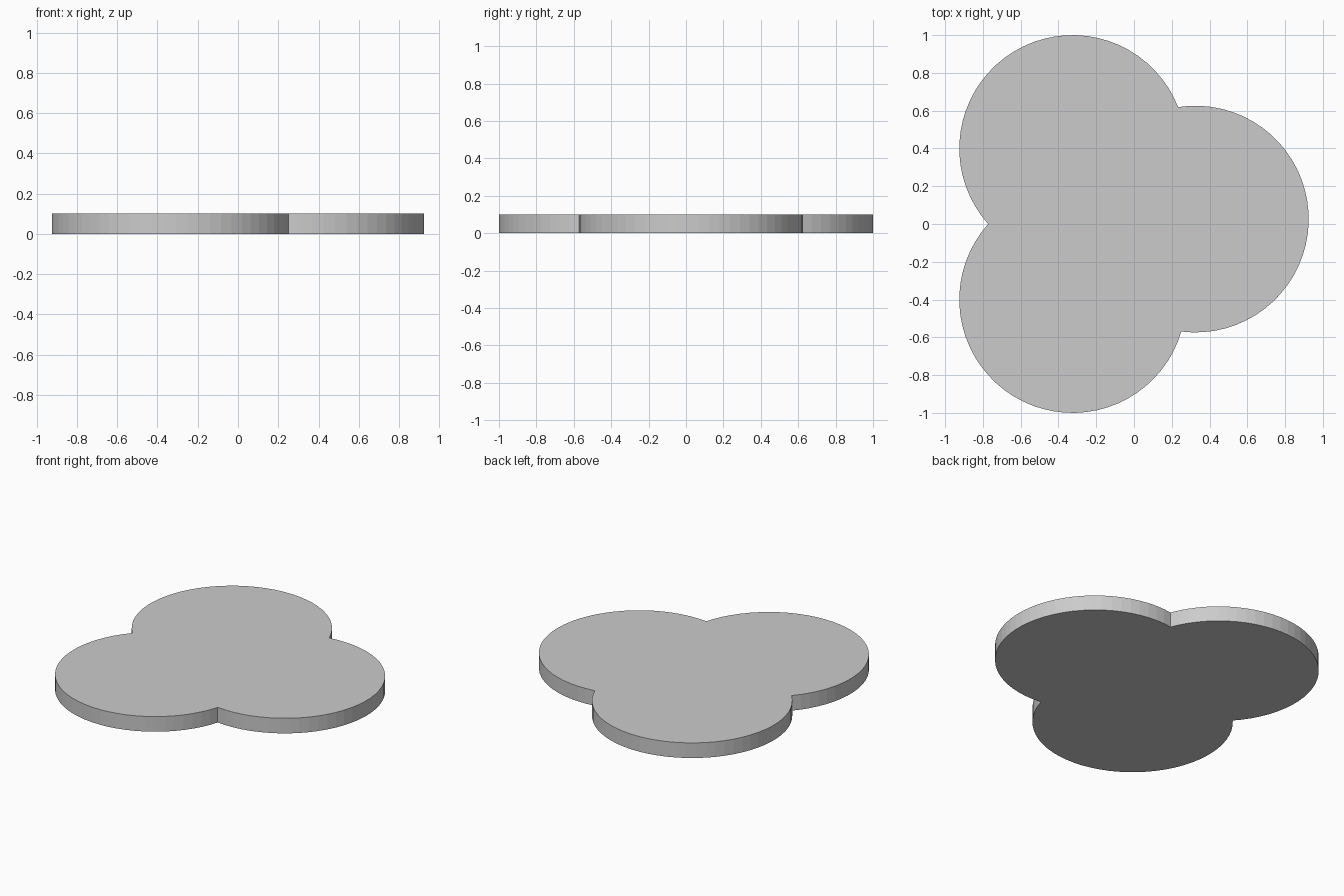
import bpy, bmesh, math
from mathutils import Vector

if "Cube" in bpy.data.objects:
    bpy.data.objects.remove(bpy.data.objects["Cube"])

RADIUS, HEIGHT, SEGMENTS = 0.6, 0.1, 64
# Lobe centres, counter-clockwise
LOBES = [Vector((0.325, 0.026)), Vector((-0.325, 0.4)), Vector((-0.325, -0.4))]


def outer_notch(a, b):
    """Outer crossing point of two equal circles, a before b counter-clockwise."""
    d = b - a
    side = Vector((d.y, -d.x)).normalized()
    return (a + b) / 2 + side * math.sqrt(RADIUS ** 2 - (d.length / 2) ** 2)


def angle_from(centre, point):
    return math.atan2(point.y - centre.y, point.x - centre.x)


# Outline: one arc per lobe, running from notch to notch
outline = []
for i, c in enumerate(LOBES):
    start = angle_from(c, outer_notch(LOBES[i - 1], c))
    end = angle_from(c, outer_notch(c, LOBES[(i + 1) % 3]))
    sweep = (end - start) % math.tau
    steps = round(SEGMENTS * sweep / math.tau)
    for s in range(steps):
        t = start + sweep * s / steps
        outline.append((c.x + RADIUS * math.cos(t), c.y + RADIUS * math.sin(t)))

# Three-lobed slab
bm = bmesh.new()
base = bm.faces.new([bm.verts.new((x, y, 0)) for x, y in outline])
top = bmesh.ops.extrude_face_region(bm, geom=[base], use_keep_orig=True)
bmesh.ops.translate(bm, vec=(0, 0, HEIGHT),
                    verts=[v for v in top["geom"] if isinstance(v, bmesh.types.BMVert)])
bmesh.ops.recalc_face_normals(bm, faces=bm.faces)
mesh = bpy.data.meshes.new("three_lobed_slab")
bm.to_mesh(mesh)
bm.free()
slab = bpy.data.objects.new("three_lobed_slab", mesh)
bpy.context.collection.objects.link(slab)
